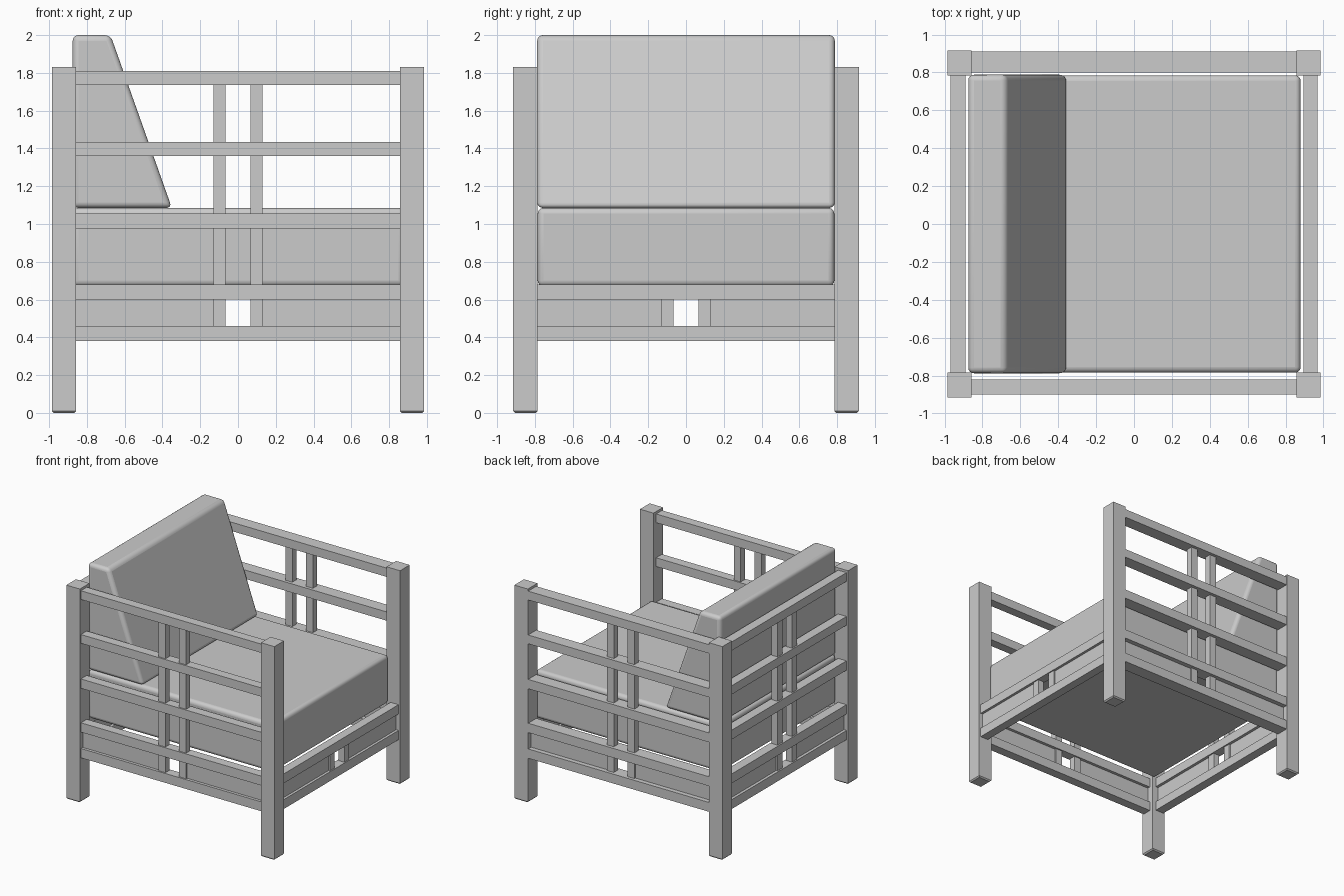
import bpy, bmesh
from mathutils import Vector

cube = bpy.data.objects.get("Cube")
if cube:
    bpy.data.objects.remove(cube, do_unlink=True)

# Single neutral colour
grey = bpy.data.materials.new("neutral_grey")
grey.use_nodes = True
colour = (0.6, 0.6, 0.6, 1)
grey.diffuse_color = colour
grey.node_tree.nodes["Principled BSDF"].inputs["Base Color"].default_value = colour


def finish(name, bm):
    bmesh.ops.recalc_face_normals(bm, faces=bm.faces)
    mesh = bpy.data.meshes.new(name)
    bm.to_mesh(mesh)
    bm.free()
    mesh.materials.append(grey)
    obj = bpy.data.objects.new(name, mesh)
    bpy.context.collection.objects.link(obj)
    return obj


def box(name, x, y, z):
    """Box from (low, high) pairs on each axis."""
    bm = bmesh.new()
    bmesh.ops.create_cube(bm, size=1)
    lo, hi = (Vector(c) for c in zip(x, y, z))
    for v in bm.verts:
        v.co = (lo + hi) / 2 + v.co * (hi - lo)
    return finish(name, bm)


def cushion(name, profile, half_width, radius):
    """Extrude an x-z profile across y and round its edges."""
    bm = bmesh.new()
    face = bm.faces.new([bm.verts.new((x, -half_width, z)) for x, z in profile])
    new = bmesh.ops.extrude_face_region(bm, geom=[face])["geom"]
    bmesh.ops.translate(bm, vec=(0, 2 * half_width, 0),
                        verts=[g for g in new if isinstance(g, bmesh.types.BMVert)])
    obj = finish(name, bm)
    bevel = obj.modifiers.new("rounding", 'BEVEL')
    bevel.width = radius
    bevel.segments = 4
    bpy.ops.object.select_all(action='DESELECT')
    obj.select_set(True)
    bpy.context.view_layer.objects.active = obj
    bpy.ops.object.shade_smooth_by_angle()
    return obj


def post(name, sx, sy):
    """Square post with a small chamfer around its foot."""
    obj = box(name, sorted((sx * 0.857, sx * 0.985)), sorted((sy * 0.785, sy * 0.915)), (0, 1.83))
    bm = bmesh.new()
    bm.from_mesh(obj.data)
    foot = [e for e in bm.edges if all(v.co.z < 0.01 for v in e.verts)]
    bmesh.ops.bevel(bm, geom=foot, offset=0.01, segments=1, affect='EDGES')
    bm.to_mesh(obj.data)
    bm.free()


# Corner posts
for sx, end in ((1, "front"), (-1, "back")):
    for sy, side in ((1, "left"), (-1, "right")):
        post(f"{end}_{side}_post", sx, sy)

LOW = [(0.38, 0.46), (0.60, 0.68)]
ALL = LOW + [(0.975, 1.055), (1.36, 1.435), (1.735, 1.81)]


def frame_side(name, axis, depth, reach, rails):
    """Rails, paired slats and low infill panels between two posts."""
    def piece(label, along, across, z):
        pair = (along, across) if axis == 'x' else (across, along)
        box(f"{name}_{label}", *pair, z)

    mid = sum(depth) / 2
    slat = (mid - 0.028, mid + 0.028)
    panel = (mid - 0.015, mid + 0.015)
    for i, z in enumerate(rails):
        piece(f"rail_{i + 1}", (-reach, reach), depth, z)
    for s, label in ((-1, "a"), (1, "b")):
        piece(f"slat_{label}", sorted((s * 0.065, s * 0.13)), slat, (0.45, rails[-1][0] + 0.01))
        piece(f"panel_{label}", sorted((s * 0.13, s * reach)), panel, (0.45, 0.61))


# Four sides, the seat front has only the low rails
frame_side("left_arm", 'x', (0.80, 0.91), 0.86, ALL)
frame_side("right_arm", 'x', (-0.90, -0.82), 0.86, ALL)
frame_side("back_frame", 'y', (-0.97, -0.89), 0.79, ALL)
frame_side("seat_front", 'y', (0.895, 0.97), 0.79, LOW)

# Cushions
cushion("seat_cushion", [(-0.875, 0.67), (0.88, 0.67), (0.88, 1.085), (-0.875, 1.085)], 0.785, 0.03)
cushion("back_cushion", [(-0.875, 1.085), (-0.35, 1.085), (-0.675, 2.0), (-0.875, 2.0)], 0.788, 0.03)
